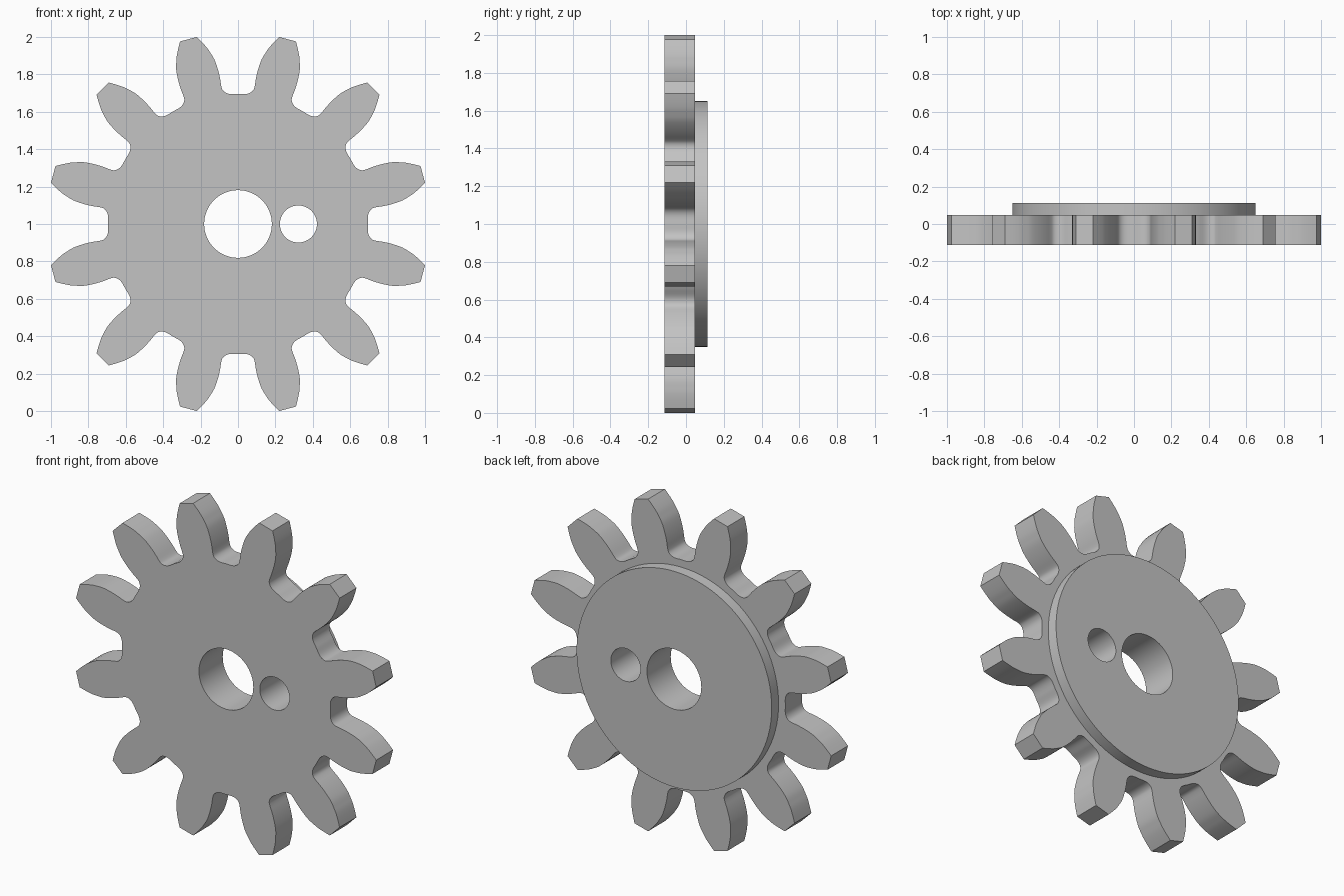
import bpy
import bmesh
import math
from mathutils import Vector

cube = bpy.data.objects.get("Cube")
if cube:
    bpy.data.objects.remove(cube, do_unlink=True)

TEETH = 12
FRONT, STEP, BACK = -0.113, 0.047, 0.113
CENTRE_Z = 1.0

# Half tooth profile: (radius, degrees from the tooth's centre line), root to tip
FLANK = [(0.695, 15), (0.695, 12), (0.703, 9.9), (0.72, 8.5), (0.742, 8.1),
         (0.775, 8.0), (0.81, 7.8), (0.85, 7.4), (0.89, 6.8), (0.925, 5.9),
         (0.96, 4.9), (1.024, 2.6)]


def smooth_path(points, steps=3):
    """Catmull-Rom curve through the points."""
    p = [Vector(q) for q in points]
    p = [p[0]] + p + [p[-1]]
    out = []
    for a, b, c, d in zip(p, p[1:], p[2:], p[3:]):
        for i in range(steps):
            t = i / steps
            out.append(0.5 * (2 * b + (c - a) * t + (2 * a - 5 * b + 4 * c - d) * t ** 2
                              + (3 * b - a - 3 * c + d) * t ** 3))
    return out + [p[-1]]


def polar(radius, degrees):
    a = math.radians(degrees)
    return radius * math.cos(a), radius * math.sin(a)


def gear_outline():
    flank = smooth_path(FLANK)
    pitch = 360 / TEETH
    outline = []
    for k in range(TEETH):
        mid = (k + 0.5) * pitch
        outline += [polar(r, mid - a) for r, a in flank]
        outline += [polar(r, mid + a) for r, a in reversed(flank[1:])]
    return outline


def circle(radius, cx=0.0, count=64):
    ring = [polar(radius, 360 * i / count) for i in range(count)]
    return [(x + cx, z) for x, z in ring]


def add_ring(bm, loop, y):
    return [bm.verts.new((x, y, z + CENTRE_Z)) for x, z in loop]


def add_wall(bm, loop, y0, y1):
    a, b = add_ring(bm, loop, y0), add_ring(bm, loop, y1)
    for i in range(len(a)):
        bm.faces.new((a[i - 1], a[i], b[i], b[i - 1]))


def add_cap(bm, loops, y):
    """Flat face bounded by the first loop, with the others as holes."""
    edges = []
    for loop in loops:
        ring = add_ring(bm, loop, y)
        edges += [bm.edges.new((ring[i - 1], ring[i])) for i in range(len(ring))]
    bmesh.ops.triangle_fill(bm, edges=edges, use_beauty=True, normal=(0, -1, 0))


teeth = gear_outline()
disc = circle(0.65, count=96)
holes = [circle(0.181), circle(0.099, cx=0.323, count=48)]

bm = bmesh.new()
# Toothed plate
add_cap(bm, [teeth] + holes, FRONT)
add_wall(bm, teeth, FRONT, STEP)
add_cap(bm, [teeth, disc], STEP)
# Raised disc on the back
add_wall(bm, disc, STEP, BACK)
add_cap(bm, [disc] + holes, BACK)
# Shaft hole and pin hole
for hole in holes:
    add_wall(bm, hole, FRONT, BACK)
bmesh.ops.remove_doubles(bm, verts=bm.verts[:], dist=0.0001)
bmesh.ops.recalc_face_normals(bm, faces=bm.faces[:])

mesh = bpy.data.meshes.new("gear_wheel")
bm.to_mesh(mesh)
bm.free()
gear = bpy.data.objects.new("gear_wheel", mesh)
bpy.context.collection.objects.link(gear)

# Plain grey
grey = bpy.data.materials.new("grey")
grey.use_nodes = True
colour = (0.55, 0.55, 0.55, 1)
grey.diffuse_color = colour
for node in grey.node_tree.nodes:
    if node.type == 'BSDF_PRINCIPLED':
        node.inputs["Base Color"].default_value = colour
mesh.materials.append(grey)

bpy.ops.object.select_all(action='DESELECT')
gear.select_set(True)
bpy.context.view_layer.objects.active = gear
bpy.ops.object.shade_smooth_by_angle(angle=math.radians(35))
